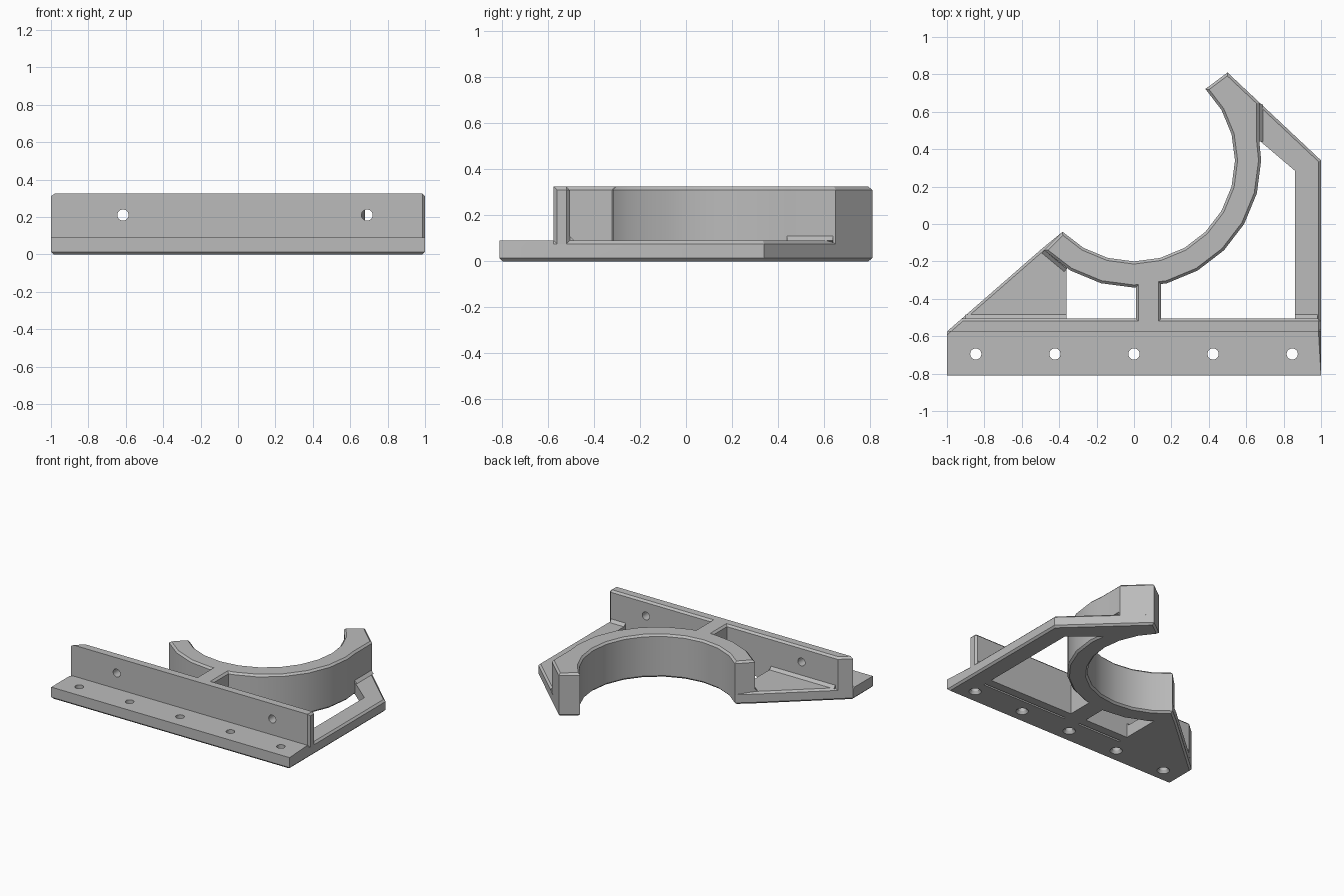
import bpy, bmesh
from math import cos, sin, radians
from mathutils import Vector

cube = bpy.data.objects.get("Cube")
if cube:
    bpy.data.objects.remove(cube, do_unlink=True)

grey = bpy.data.materials.new("light grey plastic")
grey.use_nodes = True
grey.diffuse_color = (0.5, 0.5, 0.5, 1)
grey.node_tree.nodes["Principled BSDF"].inputs["Base Color"].default_value = (0.5, 0.5, 0.5, 1)

BASE, TOP, CHAMFER = 0.09, 0.325, 0.014
FRONT, BACK = -0.575, -0.505       # faces of the upright wall
INNER, OUTER, CENTRE_Y = 0.54, 0.68, 0.34


def arc(radius, start, end, steps):
    angles = [radians(start + (end - start) * i / steps) for i in range(steps + 1)]
    return [(radius * cos(a), CENTRE_Y + radius * sin(a)) for a in angles]


def add(name, bm):
    bmesh.ops.recalc_face_normals(bm, faces=bm.faces)
    mesh = bpy.data.meshes.new(name)
    bm.to_mesh(mesh)
    bm.free()
    mesh.materials.append(grey)
    obj = bpy.data.objects.new(name, mesh)
    bpy.context.collection.objects.link(obj)
    return obj


def prism(name, outline, low, high, chamfered=None):
    """Extrude an outline; chamfer the edges the rule picks."""
    bm = bmesh.new()
    face = bm.faces.new([bm.verts.new((x, y, low)) for x, y in outline])
    made = bmesh.ops.extrude_face_region(bm, geom=[face])["geom"]
    for v in made:
        if isinstance(v, bmesh.types.BMVert):
            v.co.z = high
    bmesh.ops.recalc_face_normals(bm, faces=bm.faces)
    if chamfered:
        edges = [e for e in bm.edges if chamfered(e.verts[0].co, e.verts[1].co)]
        bmesh.ops.bevel(bm, geom=edges, offset=CHAMFER, segments=1,
                        affect='EDGES', clamp_overlap=True)
    return add(name, bm)


def cylinder(name, centre, r1, r2, depth, along_y=False):
    bm = bmesh.new()
    bmesh.ops.create_cone(bm, cap_ends=True, segments=24, radius1=r1, radius2=r2, depth=depth)
    if along_y:
        for v in bm.verts:
            v.co = Vector((v.co.x, -v.co.z, v.co.y))
    bmesh.ops.translate(bm, verts=bm.verts, vec=centre)
    return add(name, bm)


def cut(target, cutter):
    mod = target.modifiers.new("cut", 'BOOLEAN')
    mod.operation, mod.solver, mod.object = 'DIFFERENCE', 'EXACT', cutter
    bpy.context.view_layer.objects.active = target
    bpy.ops.object.modifier_apply(modifier=mod.name)
    bpy.data.objects.remove(cutter, do_unlink=True)


def fillet(name, p, q, size=0.02):
    """Small sloped strip at a foot; it leans to the right of p -> q."""
    p, q = Vector((*p, BASE)), Vector((*q, BASE))
    side = (q - p).cross(Vector((0, 0, 1))).normalized() * size
    bm = bmesh.new()
    ends = [[bm.verts.new(c + d) for d in (-side - Vector((0, 0, size)), side, Vector((0, 0, size)))]
            for c in (p, q)]
    bm.faces.new(ends[0])
    bm.faces.new(ends[1])
    for i in range(3):
        j = (i + 1) % 3
        bm.faces.new((ends[0][i], ends[0][j], ends[1][j], ends[1][i]))
    return add(name, bm)


# Base plate with side arm and corner gusset
inner_arc = arc(INNER, 45, -135, 12)
base = prism("base_plate",
             [(-1, -0.81), (1, -0.81), (1, FRONT), (1, 0.34), (0.5, 0.81)]
             + inner_arc + [(-0.49, -0.13), (-1, FRONT)],
             0, BASE,
             lambda a, b: max(a.z, b.z) < 0.001
             or (min(a.z, b.z) > BASE - 0.001 and min(a.y, b.y) > FRONT - 0.001
                 and abs(a.x - b.x) < 1.5))

# Two open windows behind the wall, reaching under the ring
cut(base, prism("window_cutter", [(-0.36, BACK), (0.05, BACK)] + arc(0.62, -88, -125.5, 4),
                -0.1, 0.2))
cut(base, prism("window_cutter",
                [(0.1, BACK), (0.86, BACK), (0.86, 0.285), (0.66, 0.455)]
                + arc(0.62, 8, -80, 8), -0.1, 0.2))

# Thin grooves under the wall, one for each window
for x0, x1 in ((-0.36, 0.01), (0.14, 0.86)):
    cut(base, prism("groove_cutter", [(x0, -0.585), (x1, -0.585), (x1, -0.57), (x0, -0.57)],
                    -0.1, 0.06))

# Screw holes in the flange, flared underneath
for i in range(-2, 3):
    cut(base, cylinder("hole_cutter", (i * 0.423, -0.695, 0.05), 0.03, 0.03, 0.3))
    cut(base, cylinder("flare_cutter", (i * 0.423, -0.695, 0.005), 0.05, 0.03, 0.03))

# Upright wall with two cross holes
wall = prism("upright_wall", [(-1, FRONT), (1, FRONT), (1, BACK), (-0.92, BACK)], 0.06, TOP,
             lambda a, b: (min(a.z, b.z) > TOP - 0.001 and max(a.y, b.y) > BACK - 0.001)
             or (min(a.x, b.x) > 0.99 and abs(a.z - b.z) > 0.1))
for x in (-0.615, 0.69):
    cut(wall, cylinder("hole_cutter", (x, -0.54, 0.21), 0.03, 0.03, 0.3, along_y=True))

# Half-ring cradle with a squared-off tall end
ring = prism("ring_cradle",
             [(0.5, 0.81)] + inner_arc + arc(OUTER, -135, 0, 9)
             + [(0.67, 0.44), (0.67, 0.65)], 0, TOP,
             lambda a, b: abs(a.z - b.z) < 0.001)

# Rib joining the ring to the wall
rib = prism("centre_rib", [(0.01, -0.54), (0.145, -0.54), (0.145, -0.3), (0.01, -0.3)], 0, TOP,
            lambda a, b: min(a.z, b.z) > TOP - 0.001 and abs(a.y - b.y) > 0.1)

# Sloped strips where tall parts meet the plate
fillets = [fillet("ring_end_fillet", (0.67, 0.44), (0.67, 0.64)),
           fillet("gusset_fillet", (-0.48, -0.14), (-0.36, -0.24), 0.02),
           fillet("wall_fillet_right", (-0.36, BACK), (-0.9, BACK)),
           fillet("wall_fillet_left", (0.98, BACK), (0.86, BACK))]

# Smooth the curved faces, keep corners sharp
bpy.ops.object.select_all(action='DESELECT')
for obj in [base, wall, ring, rib] + fillets:
    obj.select_set(True)
bpy.context.view_layer.objects.active = ring
bpy.ops.object.shade_smooth_by_angle(angle=radians(30))
